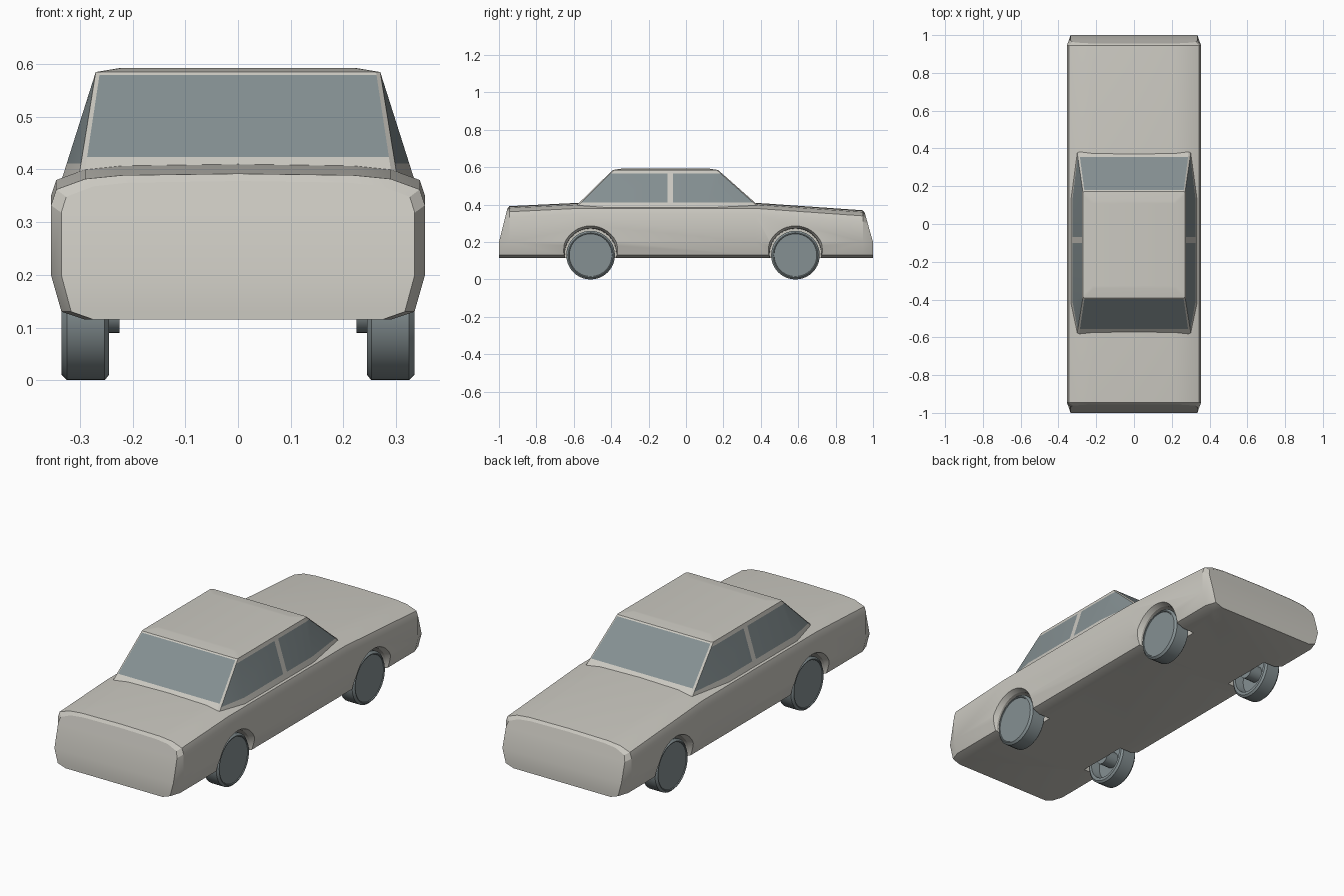
import bpy, bmesh, math
from mathutils import Vector

if "Cube" in bpy.data.objects:
    bpy.data.objects.remove(bpy.data.objects["Cube"])


def material(name, rgb):
    m = bpy.data.materials.new(name)
    m.diffuse_color = (*rgb, 1)
    m.use_nodes = True
    m.node_tree.nodes["Principled BSDF"].inputs["Base Color"].default_value = m.diffuse_color
    return m


PAINT = material("warm_grey_paint", (0.60, 0.585, 0.535))
DARK = material("dark_blue_grey", (0.235, 0.28, 0.29))


def finish(bm, name, mats, angle=25):
    bmesh.ops.recalc_face_normals(bm, faces=bm.faces)
    me = bpy.data.meshes.new(name)
    bm.to_mesh(me)
    bm.free()
    ob = bpy.data.objects.new(name, me)
    bpy.context.collection.objects.link(ob)
    for m in mats:
        me.materials.append(m)
    bpy.ops.object.select_all(action='DESELECT')
    ob.select_set(True)
    bpy.context.view_layer.objects.active = ob
    if angle:
        bpy.ops.object.shade_smooth_by_angle(angle=math.radians(angle))
    return ob


def bridge(bm, a, b, mat=lambda i: 0):
    n = len(a)
    for i in range(n):
        j = (i + 1) % n
        bm.faces.new((a[i], a[j], b[j], b[i])).material_index = mat(i)


def lathe(name, prof, y, z, side, mats, n=40):
    """Revolve (x, radius) points about a crosswise axis."""
    bm = bmesh.new()
    rings = []
    for x, r in prof:
        rings.append([bm.verts.new((side * x, y + r * math.cos(2 * math.pi * k / n),
                                    z + r * math.sin(2 * math.pi * k / n))) for k in range(n)])
    for a, b in zip(rings, rings[1:]):
        bridge(bm, a, b)
    bm.faces.new(rings[0])
    bm.faces.new(rings[-1])
    return finish(bm, name, mats)


# ---- body: cross-sections lofted from nose to tail
def half_profile(top):
    return [(0.29, 0.115), (0.335, 0.13), (0.355, 0.20), (0.355, top - 0.06),
            (0.345, top - 0.03), (0.29, top - 0.01), (0.22, top - 0.003)]


def section(bm, y, top, end=0):
    pts = half_profile(top)
    sx = 0.945 if end else 1

    def vert(x, z):
        yy = y - end * 0.045 * max(0, z - 0.2) / (top - 0.2)
        return bm.verts.new((x * sx, yy, z))
    right = [vert(x, z) for x, z in pts]
    left = [vert(-x, z) for x, z in reversed(pts)]
    return right + [vert(0, top)] + left


bm = bmesh.new()
rings = [section(bm, -1, 0.378, -1), section(bm, -0.945, 0.392), section(bm, -0.57, 0.41),
         section(bm, 0.37, 0.41), section(bm, 0.945, 0.37), section(bm, 1, 0.358, 1)]
for a, b in zip(rings, rings[1:]):
    bridge(bm, a, b)
for r in (rings[0], rings[-1]):
    for k in range(6):
        bm.faces.new((r[k], r[k + 1], r[13 - k], r[14 - k]))
    bm.faces.new((r[6], r[7], r[8]))
body = finish(bm, "body", [PAINT], 0)

# ---- wheel arches cut from the body
WHEEL_Y, WHEEL_Z = (-0.51, 0.585), 0.13
for y in WHEEL_Y:
    for s in (-1, 1):
        cut = lathe("arch_cutter", [(0.225, 0.138), (0.33, 0.14), (0.356, 0.153), (0.42, 0.153)],
                    y, WHEEL_Z + 0.004, s, [PAINT])
        cut.hide_render = True
        bpy.context.view_layer.objects.active = body
        mod = body.modifiers.new("arch", 'BOOLEAN')
        mod.operation, mod.solver, mod.object = 'DIFFERENCE', 'EXACT', cut
        bpy.ops.object.modifier_apply(modifier=mod.name)
        bpy.data.objects.remove(cut)
bpy.ops.object.select_all(action='DESELECT')
body.select_set(True)
bpy.context.view_layer.objects.active = body
bpy.ops.object.shade_smooth_by_angle(angle=math.radians(22))

# ---- cabin: lower and upper outlines, with glass walls and thin pillars
low = [(0.293, -0.602), (0.303, -0.592), (0.335, -0.42), (0.335, 0.13), (0.303, 0.394), (0.293, 0.404)]
top = [(0.262, -0.392), (0.27, -0.385), (0.27, -0.375), (0.27, 0.155), (0.27, 0.165), (0.262, 0.172)]


def outline(bm, pts, z, k=1):
    full = pts + [(-x, y) for x, y in reversed(pts)]
    return [bm.verts.new((x * k, -0.11 + (y + 0.11) * k, z)) for x, y in full]


bm = bmesh.new()
a, b, c = outline(bm, low, 0.38), outline(bm, top, 0.585), outline(bm, top, 0.593, 0.82)
pillars = (0, 4, 6, 10)
bridge(bm, a, b, lambda i: 0 if i in pillars else 1)
bridge(bm, b, c)
bm.faces.new(a)
bm.faces.new(c)


def slice_at(co, no):
    bmesh.ops.bisect_plane(bm, geom=bm.verts[:] + bm.edges[:] + bm.faces[:],
                           plane_co=co, plane_no=no, dist=1e-5)


for z in (0.411, 0.424, 0.567, 0.579):
    slice_at((0, 0, z), (0, 0, 1))
for y in (-0.10, -0.07):
    slice_at((0, y, 0), (0, 1, 0))
bm.normal_update()
for f in bm.faces:
    p = f.calc_center_median()
    end = abs(f.normal.y) > abs(f.normal.x)
    lo, hi = (0.424, 0.579) if end else (0.411, 0.567)
    if not lo < p.z < hi or (not end and -0.10 < p.y < -0.07):
        f.material_index = 0
finish(bm, "cabin", [PAINT, DARK], 15)

# ---- wheels with hollow backs and axle stubs
wheel = [(0.225, 0.04), (0.29, 0.04), (0.29, 0.10), (0.245, 0.105), (0.245, 0.12),
         (0.253, 0.13), (0.325, 0.13), (0.335, 0.12), (0.335, 0.116), (0.331, 0.114)]
for y, end in zip(WHEEL_Y, ("front", "rear")):
    for s, side in ((-1, "left"), (1, "right")):
        lathe(f"{end}_{side}_wheel", wheel, y, WHEEL_Z, s, [DARK])
